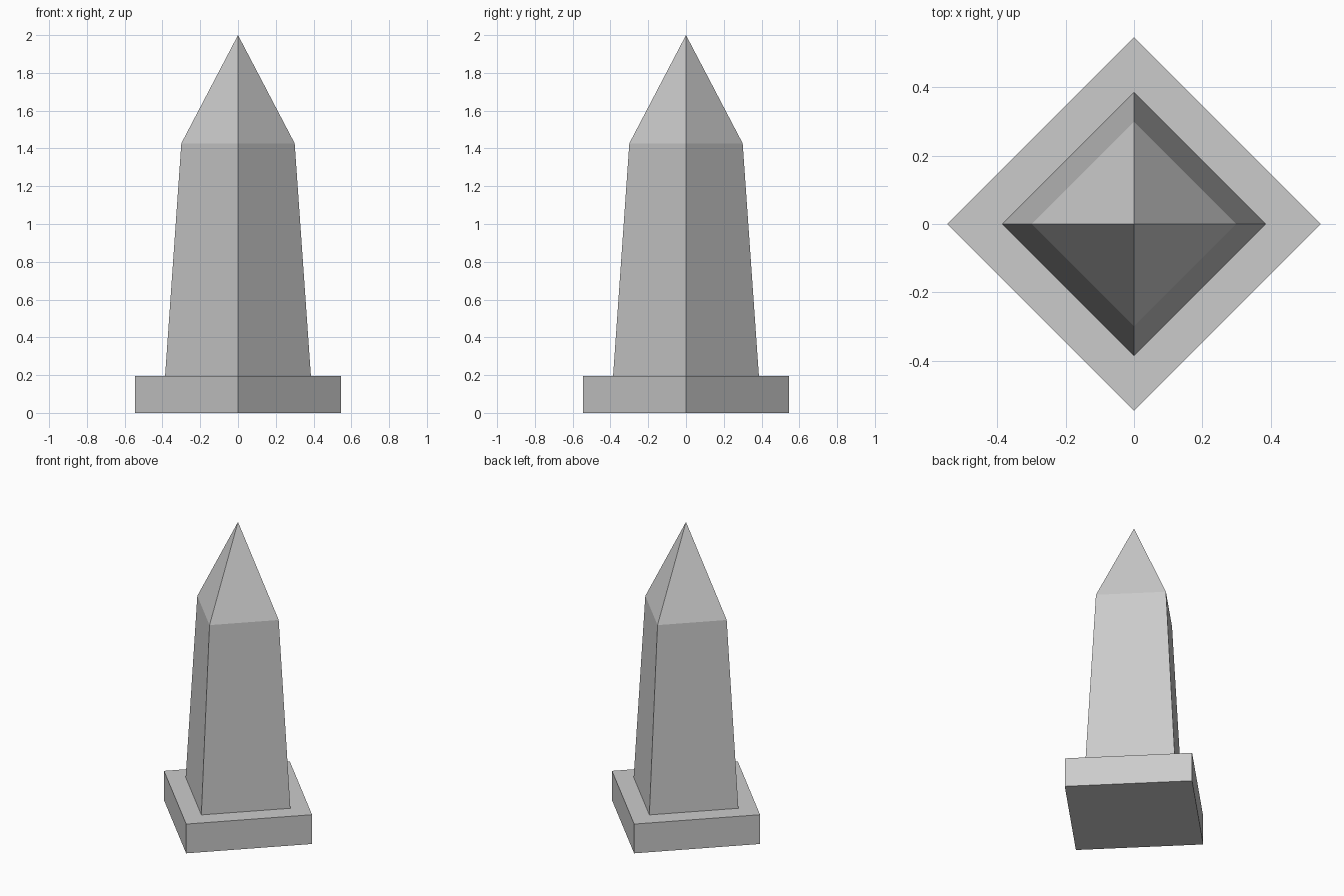
import bpy, bmesh
from math import cos, sin, pi

if "Cube" in bpy.data.objects:
    bpy.data.objects.remove(bpy.data.objects["Cube"])


def square_loft(name, rings, apex=None):
    """Stack four-sided rings (corner radius, height), corners on the axes."""
    bm = bmesh.new()
    loops = [[bm.verts.new((r * cos(i * pi / 2), r * sin(i * pi / 2), z)) for i in range(4)]
             for r, z in rings]
    bm.faces.new(loops[0][::-1])
    for low, high in zip(loops, loops[1:]):
        for i in range(4):
            j = (i + 1) % 4
            bm.faces.new((low[i], low[j], high[j], high[i]))
    if apex is None:
        bm.faces.new(loops[-1])
    else:
        tip = bm.verts.new((0, 0, apex))
        for i in range(4):
            bm.faces.new((loops[-1][i], loops[-1][(i + 1) % 4], tip))
    mesh = bpy.data.meshes.new(name)
    bm.to_mesh(mesh)
    bm.free()
    obj = bpy.data.objects.new(name, mesh)
    bpy.context.collection.objects.link(obj)
    return obj


# Square plinth, turned 45 degrees
square_loft("plinth", [(0.546, 0), (0.546, 0.195)])

# Tapered shaft ending in a pyramid point
square_loft("obelisk_shaft", [(0.386, 0.195), (0.30, 1.427)], apex=2.0)
